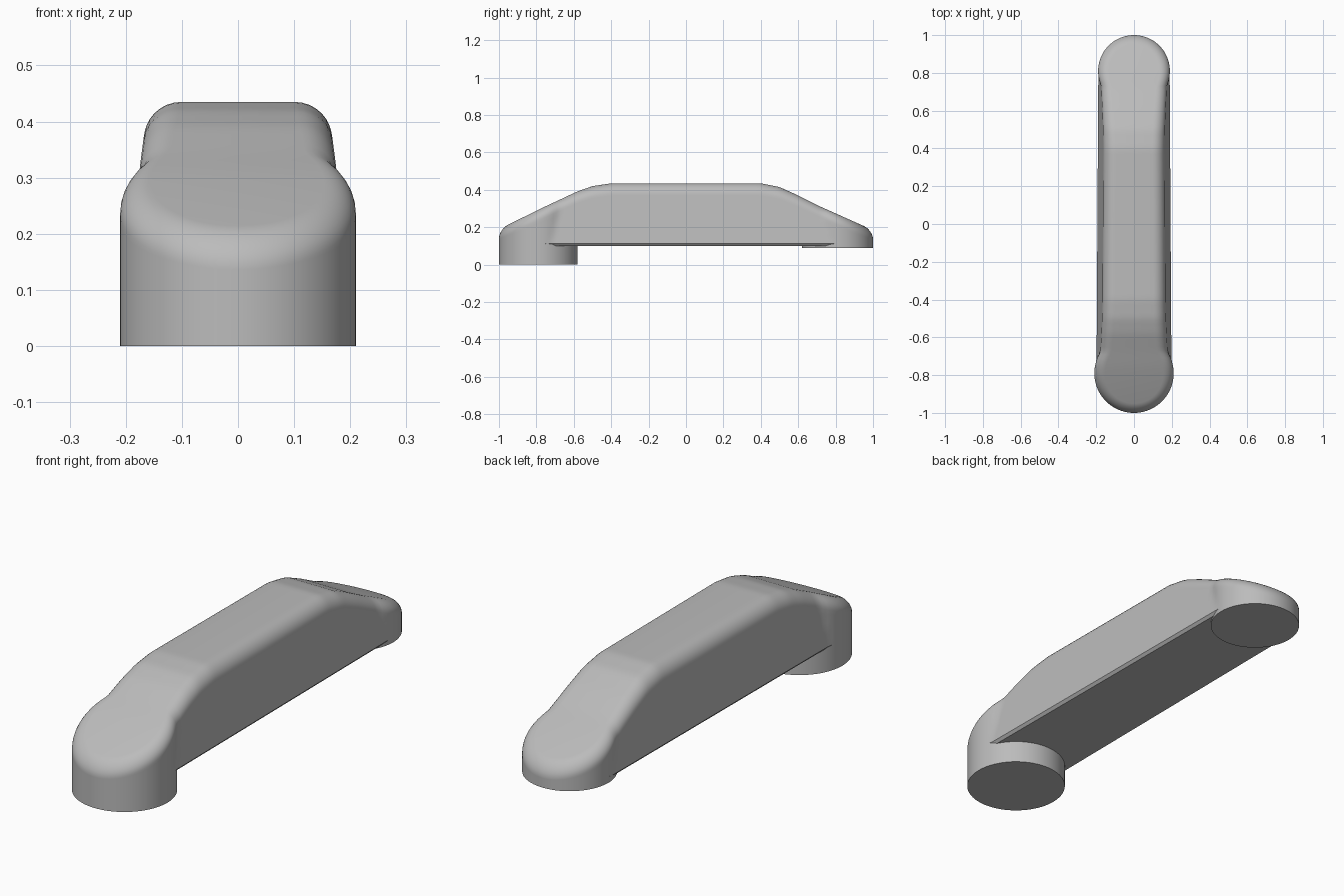
import bpy, bmesh
from math import sin, cos, pi, sqrt

if "Cube" in bpy.data.objects:
    bpy.data.objects.remove(bpy.data.objects["Cube"])

grey = bpy.data.materials.new("plain grey")
grey.use_nodes = True
grey.diffuse_color = (0.5, 0.5, 0.5, 1)
grey.node_tree.nodes["Principled BSDF"].inputs["Base Color"].default_value = (0.5, 0.5, 0.5, 1)

FRONT_Y, FRONT_R = -0.79, 0.21
REAR_Y, REAR_R = 0.81, 0.19
UNDERSIDE = 0.1
TOP_LINE = [(-1, 0.19), (-0.755, 0.31), (-0.58, 0.392), (-0.5, 0.42), (-0.4, 0.435),
            (0.4, 0.435), (0.5, 0.415), (0.6, 0.37), (0.715, 0.312), (1, 0.185)]


def top_height(y):
    for (y0, z0), (y1, z1) in zip(TOP_LINE, TOP_LINE[1:]):
        if y <= y1:
            return z0 + (z1 - z0) * (y - y0) / (y1 - y0)
    return TOP_LINE[-1][1]


def half_width(y, z):
    """Wider of the drafted bar wall and the round ends."""
    width = 0.195 - 0.006 * y - 0.11 * (z - UNDERSIDE)
    for centre, radius in ((FRONT_Y, FRONT_R), (REAR_Y, REAR_R)):
        if abs(y - centre) < radius:
            width = max(width, sqrt(radius ** 2 - (y - centre) ** 2))
    return width


def column(y, place):
    """Half section from the underside to the top; place(inset, z) gives x, y."""
    edge = top_height(y)
    r = 0.05 + 0.07 * max(0, edge - 0.2)
    shoulder = edge - r
    low = UNDERSIDE + 0.012
    steps = [(0.012, UNDERSIDE)]
    steps += [(0, low + (shoulder - low) * k / 8) for k in range(9)]
    points = [(*place(inset, z), z) for inset, z in steps]
    for k in range(1, 9):
        a = k / 8 * pi / 2
        x, py = place(r * (1 - cos(a)), shoulder)
        points.append((x, py, top_height(py) - r * (1 - sin(a))))
    return points


def cap_column(centre, radius, side, angle):
    def place(inset, z):
        return (radius - inset) * sin(angle), centre + side * (radius - inset) * cos(angle)
    return column(place(0, 0)[1], place)


def bar_column(y):
    return column(y, lambda inset, z: (half_width(y, z) - inset, y))


# Sections run from the front round end, along the bar, to the rear round end
CAP = 20
angles = [k / CAP * pi / 2 for k in range(CAP + 1)]
sections = [cap_column(FRONT_Y, FRONT_R, -1, a) for a in angles]
bar_steps = 80
sections += [bar_column(FRONT_Y + (REAR_Y - FRONT_Y) * k / bar_steps) for k in range(1, bar_steps)]
sections += [cap_column(REAR_Y, REAR_R, 1, a) for a in reversed(angles)]


def finish(bm, name):
    bmesh.ops.recalc_face_normals(bm, faces=bm.faces)
    mesh = bpy.data.meshes.new(name)
    bm.to_mesh(mesh)
    bm.free()
    mesh.materials.append(grey)
    obj = bpy.data.objects.new(name, mesh)
    bpy.context.collection.objects.link(obj)
    bpy.ops.object.select_all(action='DESELECT')
    obj.select_set(True)
    bpy.context.view_layer.objects.active = obj
    bpy.ops.object.shade_smooth_by_angle(angle=pi / 6)


# Handle body, mirrored across x
bm = bmesh.new()
loops = []
for half in sections:
    full = half + [(-x, y, z) for x, y, z in reversed(half)]
    loops.append([bm.verts.new(p) for p in full])
for a, b in zip(loops, loops[1:]):
    for i in range(len(a)):
        j = (i + 1) % len(a)
        bm.faces.new((a[i], a[j], b[j], b[i]))
bmesh.ops.remove_doubles(bm, verts=bm.verts, dist=0.0001)
finish(bm, "handle_body")


# Round mounting feet
def foot(name, y, radius, bottom, top):
    bm = bmesh.new()
    bmesh.ops.create_cone(bm, cap_ends=True, segments=4 * CAP, radius1=radius,
                          radius2=radius, depth=top - bottom)
    bmesh.ops.translate(bm, verts=bm.verts, vec=(0, y, (top + bottom) / 2))
    finish(bm, name)


foot("front_foot", FRONT_Y, FRONT_R, 0, 0.115)
foot("rear_foot", REAR_Y, REAR_R, 0.09, 0.115)
